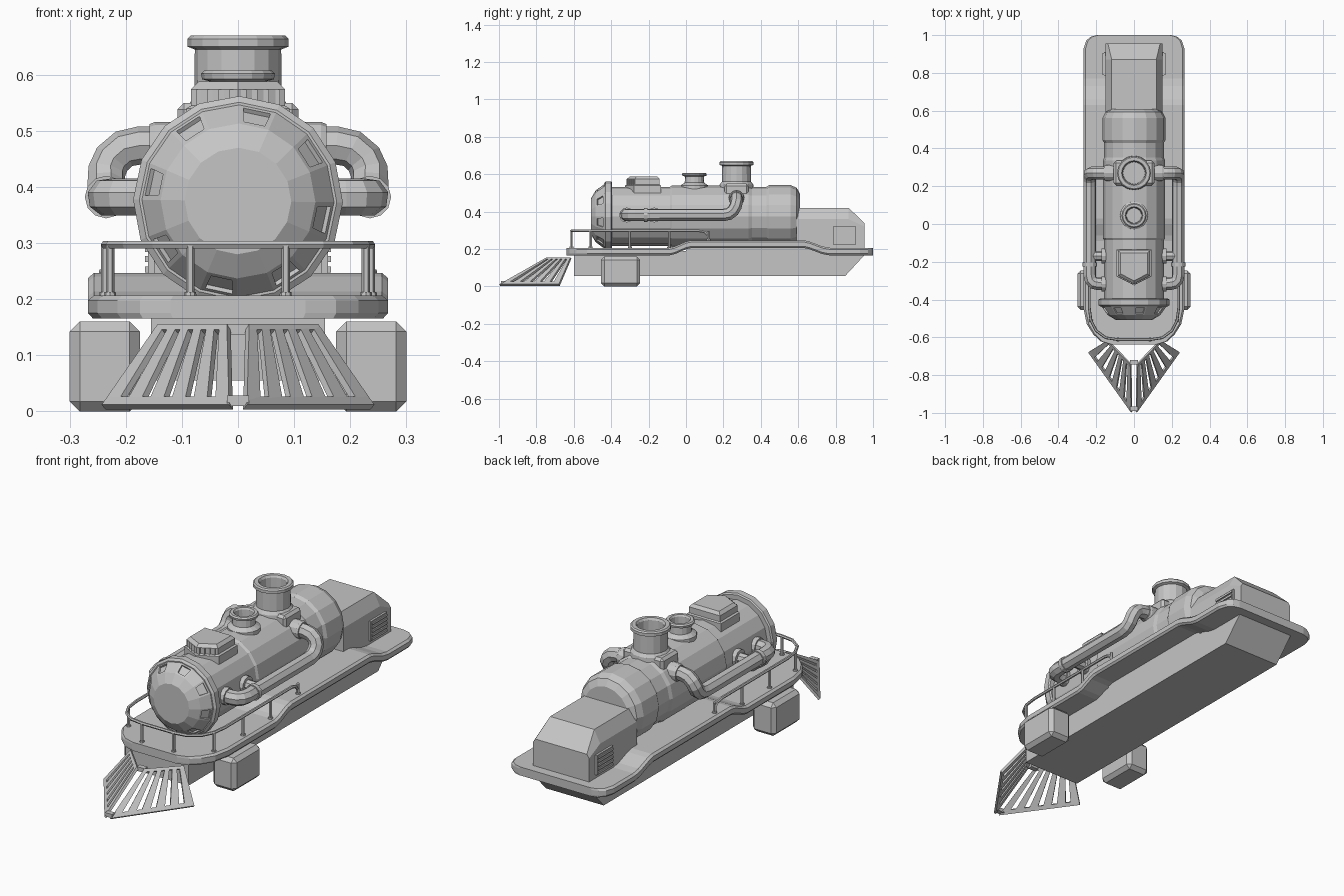
import bpy, bmesh, math
from mathutils import Vector

cube = bpy.data.objects.get("Cube")
if cube:
    bpy.data.objects.remove(cube, do_unlink=True)

grey = bpy.data.materials.new("plain_grey")
grey.use_nodes = True
grey.diffuse_color = (0.56, 0.56, 0.56, 1)
grey.node_tree.nodes["Principled BSDF"].inputs["Base Color"].default_value = grey.diffuse_color


def finish(name, bm):
    bmesh.ops.recalc_face_normals(bm, faces=bm.faces)
    mesh = bpy.data.meshes.new(name)
    bm.to_mesh(mesh)
    bm.free()
    mesh.materials.append(grey)
    ob = bpy.data.objects.new(name, mesh)
    bpy.context.collection.objects.link(ob)
    return ob


def skin(bm, rings):
    """Join closed rings of points in order and cap both ends; returns the bands."""
    loops = [[bm.verts.new(p) for p in ring] for ring in rings]
    n = len(loops[0])
    bands = [[bm.faces.new((a[i], a[(i + 1) % n], b[(i + 1) % n], b[i])) for i in range(n)]
             for a, b in zip(loops, loops[1:])]
    bm.faces.new(loops[0])
    bm.faces.new(loops[-1])
    return bands


def loft(name, rings):
    bm = bmesh.new()
    skin(bm, rings)
    return finish(name, bm)


def lathe_rings(profile, centre, axis="Z", n=16, phase=0.0):
    rings = []
    for t, r in profile:
        ring = []
        for i in range(n):
            a = phase + math.tau * i / n
            c, s = r * math.cos(a), r * math.sin(a)
            off = {"Z": (c, s, t), "Y": (c, t, s), "X": (t, c, s)}[axis]
            ring.append(Vector(centre) + Vector(off))
        rings.append(ring)
    return rings


def lathe(name, profile, centre, axis="Z", n=16, phase=0.0):
    return loft(name, lathe_rings(profile, centre, axis, n, phase))


def box(name, x, y, z, bevel=0.0):
    bm = bmesh.new()
    skin(bm, [[(x[0], y[0], h), (x[1], y[0], h), (x[1], y[1], h), (x[0], y[1], h)] for h in z])
    ob = finish(name, bm)
    if bevel:
        mod = ob.modifiers.new("chamfer", "BEVEL")
        mod.width = bevel
        mod.segments = 1
    return ob


def tube(name, points, radius, res=2):
    curve = bpy.data.curves.new(name, "CURVE")
    curve.dimensions = "3D"
    curve.bevel_depth = radius
    curve.bevel_resolution = res
    curve.use_fill_caps = True
    sp = curve.splines.new("POLY")
    sp.points.add(len(points) - 1)
    for p, co in zip(sp.points, points):
        p.co = (*co, 1)
    ob = bpy.data.objects.new(name, curve)
    bpy.context.collection.objects.link(ob)
    curve.materials.append(grey)
    bpy.ops.object.select_all(action="DESELECT")
    ob.select_set(True)
    bpy.context.view_layer.objects.active = ob
    bpy.ops.object.convert(target="MESH")
    for poly in bpy.context.object.data.polygons:
        poly.use_smooth = False


# Running deck: stations of y, half width and rise
stations = [(-.638, .12, 0), (-.622, .175, 0), (-.585, .215, 0), (-.53, .25, 0), (-.45, .267, 0),
            (-.09, .267, 0), (-.06, .267, .007), (0, .267, .033), (.03, .267, .04),
            (.63, .267, .04), (.66, .267, .033), (.73, .267, .007), (.77, .267, 0),
            (.93, .267, 0), (.972, .253, 0), (.992, .228, 0), (1, .195, 0)]
section = [(-1, .175), (-1, .198), (-.96, .207), (.96, .207), (1, .198), (1, .175), (.97, .166), (-.97, .166)]
loft("running_deck", [[(k * w, y, z + h) for k, z in section] for y, w, h in stations])

# Underframe with sloping tail
W = .155
loft("underframe", [[(-W, y, .055), (W, y, .055), (W, y2, .19), (-W, y2, .19)]
                    for y, y2 in ((-.6, -.6), (.85, .975))])
box("underframe_riser", (-W, W), (0, .66), (.16, .22))

# Boiler drum in sections
C = .375
PH = math.radians(-.75)
lathe("boiler", [(-.41, .158), (-.085, .158), (-.075, .165), (.335, .165), (.352, .158), (.43, .158),
                 (.445, .167), (.56, .167), (.592, .152), (.61, .12)], (0, 0, C), "Y", 16, PH)
lathe("boiler_collar", [(-.438, .176), (-.43, .187), (-.4, .187), (-.395, .18)], (0, 0, C), "Y", 16, PH)

# Domed nose with recessed windows on every other panel
bm = bmesh.new()
bands = skin(bm, lathe_rings([(-.42, .172), (-.437, .172), (-.483, .138), (-.509, .095)], (0, 0, C), "Y", 16, PH))
bmesh.ops.recalc_face_normals(bm, faces=bm.faces)
bmesh.ops.inset_individual(bm, faces=bands[1][1::2], thickness=.012)
bmesh.ops.inset_individual(bm, faces=bands[1][1::2], thickness=.001, depth=-.008)
finish("boiler_nose", bm)

# Chimney, steam dome and saddle
lathe("chimney", [(.5, .095), (.545, .09), (.56, .078), (.645, .077), (.65, .09), (.664, .09), (.67, .084),
                  (.67, .066), (.66, .06), (.56, .058)], (0, .27, 0), "Z", 16)
lathe("steam_dome", [(.5, .075), (.54, .074), (.555, .052), (.588, .05), (.592, .064), (.602, .066), (.608, .06),
                     (.608, .047), (.6, .042), (.55, .04)], (0, .045, 0), "Z", 16)
box("chimney_saddle", (-.108, .108), (.205, .335), (.45, .55), .012)

# Vent hood with pointed grille
hood = [(-1, -.135), (1, -.135), (1, -.278), (0, -.325), (-1, -.278)]


def hood_ring(w, z, k):
    return [(x * w * k, -.215 + (y + .215) * k, z) for x, y in hood]


loft("vent_hood", [hood_ring(.092, .48, 1), hood_ring(.092, .54, 1), hood_ring(.09, .545, .93),
                   hood_ring(.09, .574, .93), hood_ring(.09, .588, .78)])
for s in (-1, 1):
    for i in range(4):
        t = (i + .5) / 4
        x, y = s * .08 * t, -.321 + .044 * t
        box("vent_slat", (x - .005, x + .005), (y, y + .02), (.54, .574))

# Rear cab with hipped roof: stations of y, eave height and ridge height
loft("rear_cab", [[(-.15, y, .19), (-.15, y, eave), (-r, y, ridge), (r, y, ridge), (.15, y, eave), (.15, y, .19)]
                  for y, eave, ridge, r in ((.59, .36, .42, .118), (.87, .36, .42, .118), (.955, .32, .338, .138))])

for s in (-1, 1):
    # Side step boxes
    box("step_box", sorted((s * .175, s * .3)), (-.455, -.245), (0, .16), .018)

    # Louvred cab vents
    box("cab_vent_panel", sorted((s * .13, s * .16)), (.785, .91), (.225, .32))
    for i in range(5):
        z = .229 + i * .0185
        box("cab_louvre", sorted((s * .14, s * .166)), (.79, .905), (z, z + .011))

    # Steam pipes with flanges
    tube("steam_pipe", [(s * x, y, z) for x, y, z in (
        (.1, .27, .474), (.175, .27, .474), (.203, .27, .468), (.224, .27, .45), (.234, .265, .428),
        (.235, .252, .405), (.235, .23, .388), (.235, .2, .382), (.235, -.27, .382), (.229, -.296, .382),
        (.214, -.312, .382), (.19, -.317, .382), (.14, -.317, .382))], .034)
    tube("pipe_stub", [(s * .14, -.17, .382), (s * .235, -.17, .382)], .026)
    lathe("pipe_flange", [(s * .09, .042), (s * .148, .042), (s * .158, .038)], (0, .27, .474), "X", 12)
    for y in (-.17, -.317):
        lathe("pipe_collar", [(s * .14, .04), (s * .172, .04)], (0, y, .382), "X", 12)
    lathe("pipe_band", [(-.225, .038), (-.205, .038)], (s * .235, 0, .382), "Y", 12)

# Guard rail following the deck edge
half = [(.085, -.612, .297), (.15, -.602, .297), (.2, -.565, .297), (.228, -.51, .297), (.237, -.44, .297),
        (.237, .07, .297), (.237, .1, .29), (.237, .117, .272), (.237, .12, .235)]
tube("guard_rail", [(-x, y, z) for x, y, z in reversed(half)] + half, .0075, 1)
for s in (-1, 1):
    for x, y, z in ((.085, -.612, .2), (.228, -.51, .2), (.237, -.3, .2), (.237, -.09, .2), (.237, .12, .24)):
        tube("rail_post", [(s * x, y, z), (s * x, y, .297)], .0075, 1)
        lathe("post_foot", [(z, .012), (z + .013, .01)], (s * x, y, 0), "Z", 8)


# Slatted pilot plough made of two wings
def wing_piece(name, s, u, v):
    a, b, c, d = [Vector((s * x, y, z)) for x, y, z in (
        (.016, -.998, .012), (.243, -.68, .012), (.143, -.618, .156), (.02, -.745, .156))]
    back = (b - a).cross(d - a).normalized() * .012 * -s

    def at(i, j):
        return a.lerp(b, i).lerp(d.lerp(c, i), j)
    face = [at(u[0], v[0]), at(u[1], v[0]), at(u[1], v[1]), at(u[0], v[1])]
    loft(name, [face, [p + back for p in face]])


for s in (-1, 1):
    wing_piece("plough_bottom_bar", s, (0, 1), (0, .1))
    wing_piece("plough_top_bar", s, (0, 1), (.93, 1))
    for i in range(6):
        wing_piece("plough_slat", s, (i * .178, i * .178 + .11), (.05, .97))
box("plough_tip", (-.02, .02), (-.99, -.965), (.01, .028))
box("plough_bracket", (-.02, .02), (-.745, -.72), (.136, .156))
